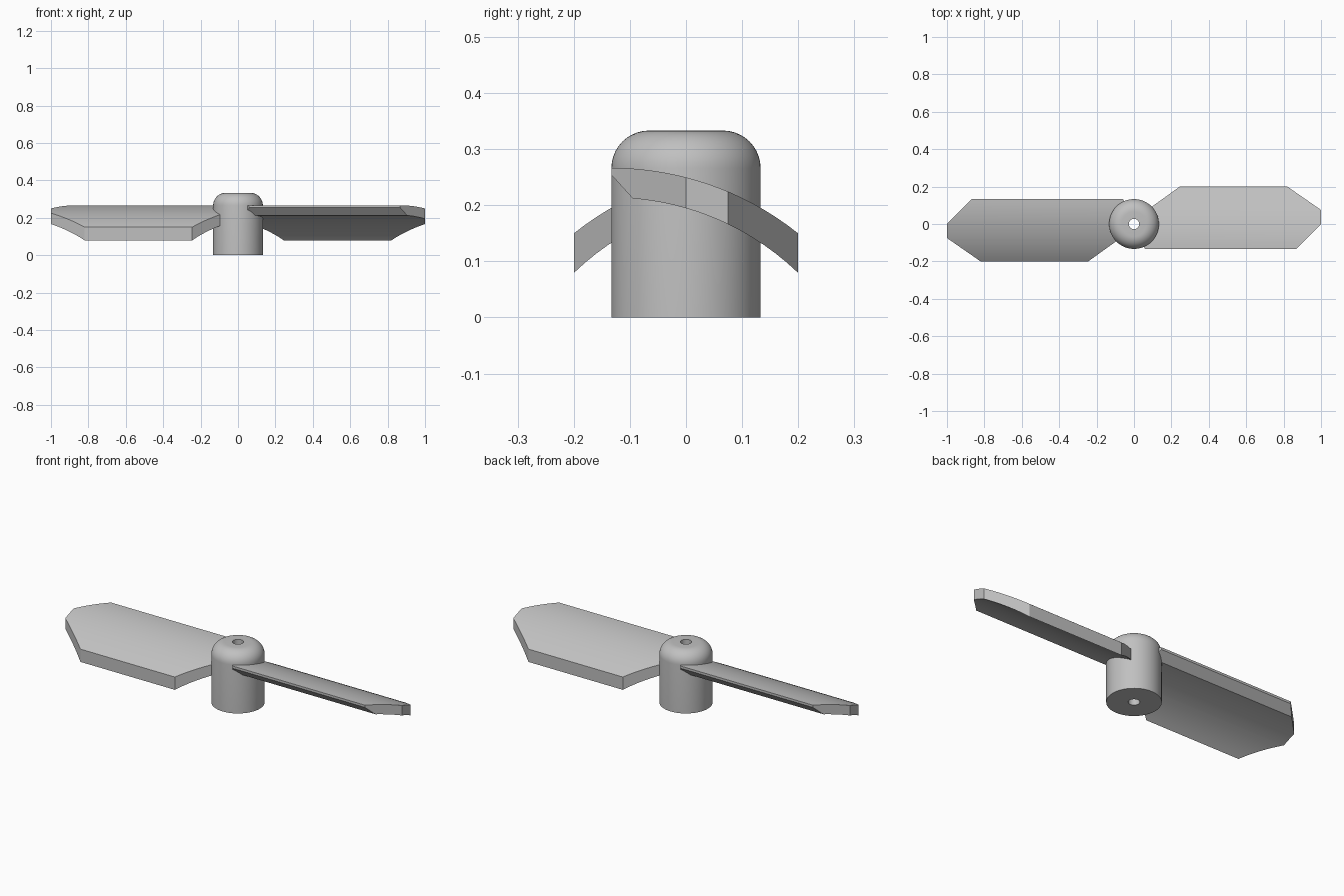
import bpy, bmesh
from math import sqrt, pi, radians
from mathutils import Matrix, Vector

cube = bpy.data.objects.get("Cube")
if cube:
    bpy.data.objects.remove(cube, do_unlink=True)

grey = bpy.data.materials.new("light grey")
grey.use_nodes = True
colour = (0.53, 0.53, 0.53, 1)
grey.diffuse_color = colour
grey.node_tree.nodes["Principled BSDF"].inputs["Base Color"].default_value = colour


def finish(name, bm):
    bmesh.ops.recalc_face_normals(bm, faces=bm.faces)
    mesh = bpy.data.meshes.new(name)
    bm.to_mesh(mesh)
    bm.free()
    mesh.materials.append(grey)
    ob = bpy.data.objects.new(name, mesh)
    bpy.context.collection.objects.link(ob)
    bpy.ops.object.select_all(action='DESELECT')
    ob.select_set(True)
    bpy.context.view_layer.objects.active = ob
    bpy.ops.object.shade_smooth_by_angle(angle=radians(30))
    return ob


# Hub: rounded cylinder with a through bore, revolved from its profile
R, H, FILLET, BORE = 0.133, 0.333, 0.067, 0.028
profile = [Vector((BORE, 0, 0)), Vector((R, 0, 0))]
for i in range(11):
    a = pi / 2 * i / 10
    rim = Matrix.Rotation(-a, 3, 'Y') @ Vector((FILLET, 0, 0))
    profile.append(Vector((R - FILLET, 0, H - FILLET)) + rim)
profile.append(Vector((BORE, 0, H)))
bm = bmesh.new()
verts = [bm.verts.new(p) for p in profile]
edges = [bm.edges.new((a, b)) for a, b in zip(verts, verts[1:] + verts[:1])]
bmesh.ops.spin(bm, geom=verts + edges, cent=(0, 0, 0), axis=(0, 0, 1),
               angle=2 * pi, steps=64, use_merge=False)
bmesh.ops.remove_doubles(bm, verts=bm.verts, dist=0.0001)
finish("hub", bm)

# Blade: cambered plate, its outline given as (y, x) for the root and the tip
LEAD, TRAIL, CHAMFER = -0.133, 0.2, -0.095
ROOT = [(LEAD, 0.06), (-0.12, 0.05), (0.06, 0.05), (TRAIL, 0.245)]
TIP = [(LEAD, 0.867), (0, 1), (0.075, 1), (TRAIL, 0.82)]


def along(outline, y):
    for (y0, x0), (y1, x1) in zip(outline, outline[1:]):
        if y <= y1:
            return x0 + (x1 - x0) * (y - y0) / (y1 - y0)
    return outline[-1][1]


def camber(radius, y):
    return sqrt(radius ** 2 - (y - LEAD) ** 2) - 0.2665


def underside(y):
    if y < CHAMFER:
        t = (y - LEAD) / (CHAMFER - LEAD)
        return 0.254 + t * (camber(0.48, CHAMFER) - 0.254)
    return camber(0.48, y)


def blade(name, turn):
    bm = bmesh.new()
    rows = {y for y, x in ROOT + TIP} | {CHAMFER}
    rows |= {-0.08 + 0.02 * i for i in range(14) if i not in (4, 7)}
    rings = []
    for y in sorted(rows):
        x0, x1 = along(ROOT, y), along(TIP, y)
        top, low = camber(0.533, y), underside(y)
        rings.append([bm.verts.new(c) for c in
                      ((x0, y, low), (x1, y, low), (x1, y, top), (x0, y, top))])
    for a, b in zip(rings, rings[1:]):
        for i in range(4):
            j = (i + 1) % 4
            bm.faces.new((a[i], a[j], b[j], b[i]))
    bm.faces.new(rings[0])
    bm.faces.new(rings[-1])
    bm.transform(Matrix.Rotation(turn, 4, 'Z'))
    finish(name, bm)


blade("left_blade", 0)
blade("right_blade", pi)
